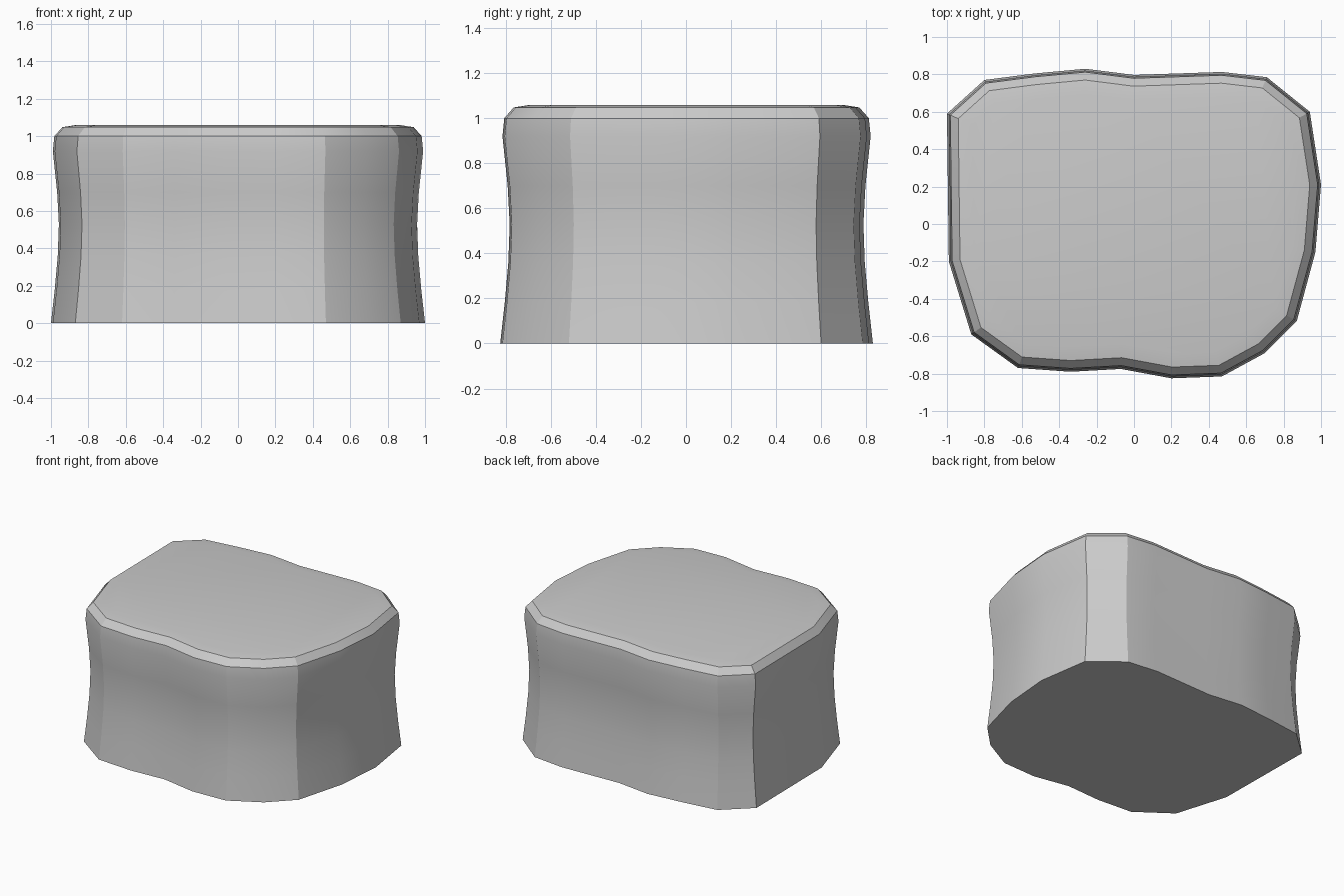
import bpy, bmesh, math
from mathutils import Vector

if "Cube" in bpy.data.objects:
    bpy.data.objects.remove(bpy.data.objects["Cube"])

# Footprint of the block, counter-clockwise seen from above
outline = [Vector(p) for p in [
    (-1.0, 0.59), (-0.99, -0.20), (-0.87, -0.59), (-0.62, -0.77), (-0.34, -0.79),
    (-0.07, -0.775), (0.20, -0.825), (0.47, -0.815), (0.70, -0.69), (0.87, -0.52),
    (0.97, -0.15), (1.0, 0.21), (0.94, 0.60), (0.71, 0.785), (0.47, 0.813),
    (0.0, 0.797), (-0.26, 0.83), (-0.53, 0.805), (-0.80, 0.77)]]

# Side profile: (height, inset) - waisted wall, then rounded rim
profile = [(0, 0), (0.18, 0.020), (0.36, 0.036), (0.53, 0.042), (0.70, 0.033),
           (0.92, 0.010), (1.0, 0.018), (1.048, 0.06), (1.06, 0.135)]


def inset_point(i, d):
    """Move an outline corner inward by d, keeping walls parallel."""
    p = outline[i]
    a = (p - outline[i - 1]).normalized()
    b = (outline[(i + 1) % len(outline)] - p).normalized()
    na, nb = Vector((-a.y, a.x)), Vector((-b.y, b.x))
    return p + (na + nb) * (d / (1 + na.dot(nb)))


# Loft the rings and cap both ends
bm = bmesh.new()
n = len(outline)
rings = [[bm.verts.new((*inset_point(i, d), z)) for i in range(n)] for z, d in profile]
for low, high in zip(rings, rings[1:]):
    for i in range(n):
        j = (i + 1) % n
        bm.faces.new((low[i], low[j], high[j], high[i]))
bm.faces.new(rings[0][::-1])
bm.faces.new(rings[-1])
bmesh.ops.recalc_face_normals(bm, faces=bm.faces)

mesh = bpy.data.meshes.new("stone_block")
bm.to_mesh(mesh)
bm.free()
block = bpy.data.objects.new("stone_block", mesh)
bpy.context.collection.objects.link(block)

# Soft walls with crisp corners
bpy.context.view_layer.objects.active = block
block.select_set(True)
bpy.ops.object.shade_smooth_by_angle(angle=math.radians(20))
